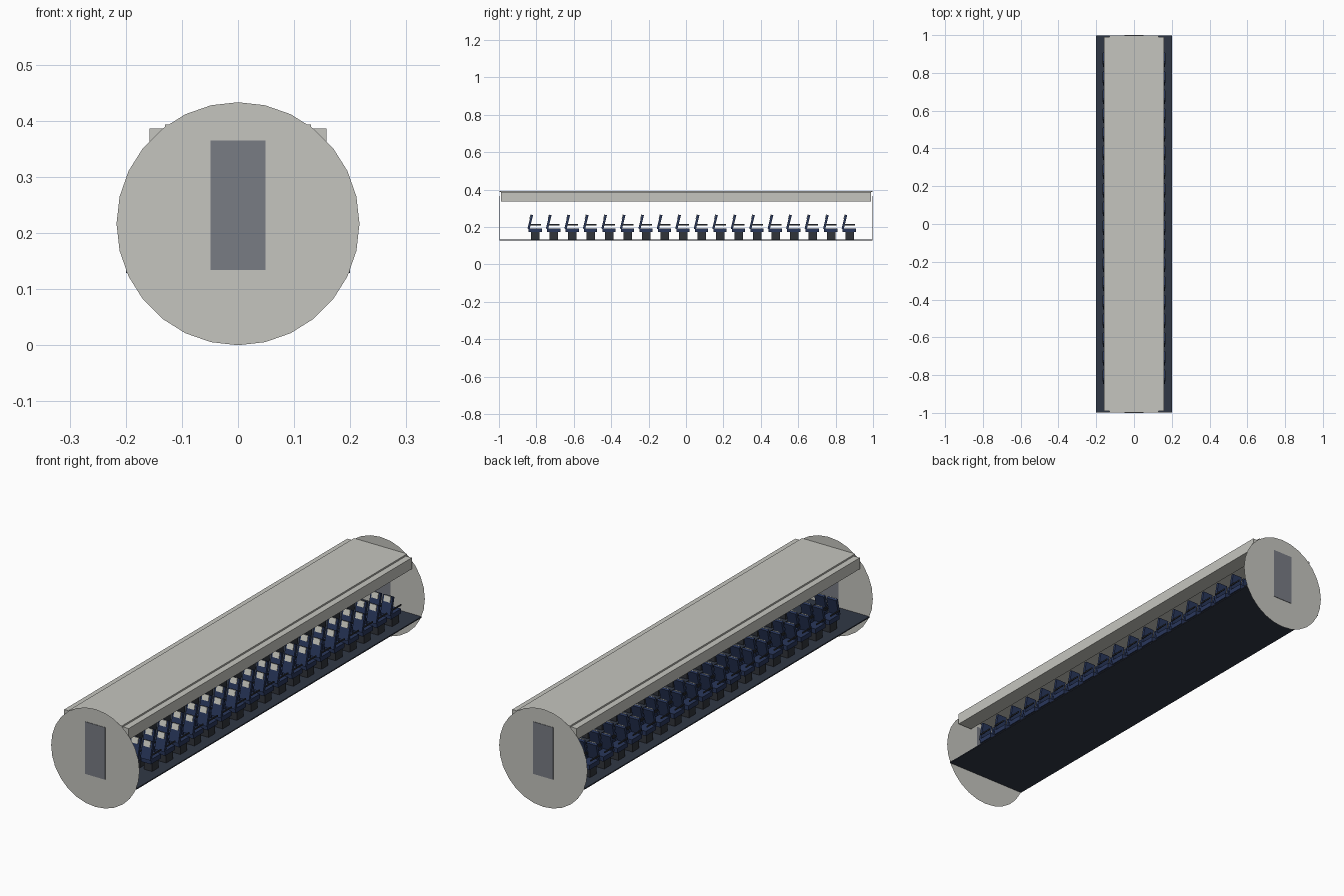
import bpy
import bmesh
from math import radians, pi
from mathutils import Matrix, Vector

cube = bpy.data.objects.get("Cube")
if cube:
    bpy.data.objects.remove(cube, do_unlink=True)


def material(name, rgb):
    m = bpy.data.materials.new(name)
    m.use_nodes = True
    color = (*rgb, 1)
    m.diffuse_color = color
    m.node_tree.nodes["Principled BSDF"].inputs["Base Color"].default_value = color
    return m


PANEL = material("warm_grey_panel", (0.56, 0.56, 0.52))
DOOR = material("slate_door", (0.19, 0.20, 0.23))
CARPET = material("dark_carpet", (0.03, 0.039, 0.06))
FABRIC = material("navy_fabric", (0.022, 0.038, 0.105))
FRAME = material("charcoal_frame", (0.03, 0.034, 0.042))
COVER = material("pale_headrest", (0.62, 0.62, 0.56))


def finish(name, bm, mat):
    mesh = bpy.data.meshes.new(name)
    bm.to_mesh(mesh)
    bm.free()
    mesh.materials.append(mat)
    obj = bpy.data.objects.new(name, mesh)
    bpy.context.collection.objects.link(obj)
    return obj


def add_box(bm, low, high, turn=None):
    low, high = Vector(low), Vector(high)
    mat = Matrix.Translation((low + high) / 2) @ Matrix.Diagonal((*(high - low), 1))
    bmesh.ops.create_cube(bm, size=1, matrix=(turn or Matrix()) @ mat)


def box(name, low, high, mat):
    bm = bmesh.new()
    add_box(bm, low, high)
    return finish(name, bm, mat)


# Cabin shell
box("floor", (-0.2, -0.997, 0.129), (0.2, 0.997, 0.134), CARPET)
box("ceiling", (-0.13, -0.997, 0.386), (0.13, 0.997, 0.393), PANEL)
for side, label in ((1, "left"), (-1, "right")):
    xs = sorted((0.088 * side, 0.158 * side))
    box(label + "_overhead_bin", (xs[0], -0.99, 0.336), (xs[1], 0.99, 0.386), PANEL)

# Round end walls with doors
for end, label in ((-1, "front"), (1, "back")):
    bm = bmesh.new()
    bmesh.ops.create_circle(
        bm, cap_ends=True, segments=28, radius=0.2165,
        matrix=Matrix.Translation((0, end * 0.998, 0.2165))
        @ Matrix.Rotation(-end * pi / 2, 4, "X"))
    finish(label + "_wall", bm, PANEL)
    ys = sorted((end * 0.996, end))
    box(label + "_door", (-0.049, ys[0], 0.134), (0.049, ys[1], 0.365), DOOR)

# Seats: each part gathers the whole grid of seats
ROWS, PITCH, FIRST = 18, 0.0988, -0.805
COLUMNS = (-0.139, -0.079, 0.079, 0.139)
TILT = Matrix.Translation((0, -0.038, 0.19)) @ Matrix.Rotation(radians(-14), 4, "X")
ID = Matrix()
PARTS = (
    ("seat_pedestals", FRAME, ID, [((-0.02, -0.023, 0.134), (0.02, 0.023, 0.172))]),
    ("seat_cushions", FABRIC, ID, [((-0.024, -0.037, 0.172), (0.024, 0.034, 0.193))]),
    ("seat_backs", FABRIC, TILT, [((-0.024, -0.005, 0), (0.024, 0.007, 0.077))]),
    ("seat_headrests", COVER, TILT, [((-0.016, -0.008, 0.052), (0.016, -0.004, 0.078))]),
    ("seat_armrests", FRAME, ID, [((x - 0.002, -0.03, 0.209), (x + 0.002, 0.03, 0.215))
                                  for x in (-0.026, 0.026)]),
)
for name, mat, turn, boxes in PARTS:
    bm = bmesh.new()
    for row in range(ROWS):
        for x in COLUMNS:
            place = Matrix.Translation((x, FIRST + row * PITCH, 0)) @ turn
            for low, high in boxes:
                add_box(bm, low, high, place)
    finish(name, bm, mat)
